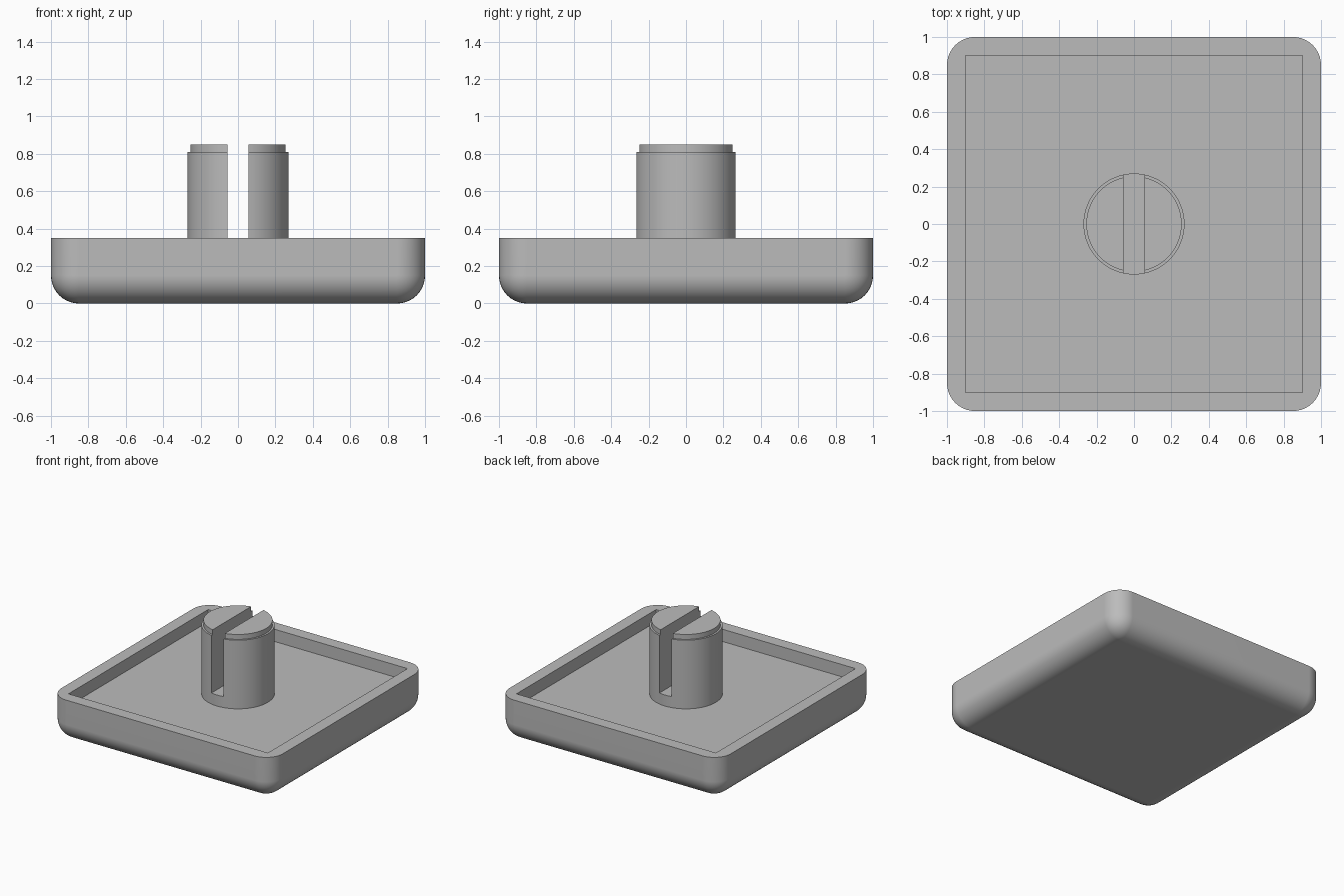
import bpy
import bmesh
from math import cos, sin, radians, tau
from mathutils import Matrix

cube = bpy.data.objects.get("Cube")
if cube:
    bpy.data.objects.remove(cube, do_unlink=True)

grey = bpy.data.materials.new("plain grey")
grey.use_nodes = True
colour = (0.5, 0.5, 0.5, 1)
grey.diffuse_color = colour
grey.node_tree.nodes["Principled BSDF"].inputs["Base Color"].default_value = colour

RIM, FLOOR, SHOULDER, TOP = 0.35, 0.25, 0.81, 0.85


def add_object(name, bm):
    bmesh.ops.recalc_face_normals(bm, faces=bm.faces)
    mesh = bpy.data.meshes.new(name)
    bm.to_mesh(mesh)
    bm.free()
    mesh.materials.append(grey)
    obj = bpy.data.objects.new(name, mesh)
    bpy.context.collection.objects.link(obj)
    return obj


def box(size_x, size_y, z0, z1):
    bm = bmesh.new()
    place = Matrix.Translation((0, 0, (z0 + z1) / 2)) @ Matrix.Diagonal((size_x, size_y, z1 - z0, 1))
    bmesh.ops.create_cube(bm, size=1, matrix=place)
    return bm


def activate(obj):
    bpy.ops.object.select_all(action="DESELECT")
    obj.select_set(True)
    bpy.context.view_layer.objects.active = obj


def cut(obj, cutter_bm):
    """Subtract a helper solid, then drop the helper."""
    cutter = add_object("cutter", cutter_bm)
    cutter.hide_render = True
    mod = obj.modifiers.new("cut", "BOOLEAN")
    mod.operation = "DIFFERENCE"
    mod.solver = "EXACT"
    mod.object = cutter
    activate(obj)
    bpy.ops.object.modifier_apply(modifier=mod.name)
    bpy.data.objects.remove(cutter, do_unlink=True)


def finish(obj):
    activate(obj)
    bpy.ops.object.shade_smooth_by_angle(angle=radians(30))
    mod = obj.modifiers.new("even shading", "WEIGHTED_NORMAL")
    mod.keep_sharp = True


# Tray: block with rounded sides and underside, sharp rim
bm = box(2, 2, 0, RIM)
rounded = [e for e in bm.edges if not all(v.co.z > RIM / 2 for v in e.verts)]
bmesh.ops.bevel(bm, geom=rounded, offset=0.15, offset_type="OFFSET",
                segments=10, profile=0.5, affect="EDGES")
tray = add_object("tray", bm)
cut(tray, box(1.8, 1.8, FLOOR, 1))
finish(tray)

# Post: stepped round stem, sunk slightly into the tray floor
bm = bmesh.new()
SIDES = 64
profile = [(0.27, FLOOR - 0.03), (0.27, SHOULDER), (0.255, SHOULDER), (0.255, TOP)]
rings = [[bm.verts.new((r * cos(tau * i / SIDES), r * sin(tau * i / SIDES), z))
          for i in range(SIDES)] for r, z in profile]
for low, high in zip(rings, rings[1:]):
    for i in range(SIDES):
        j = (i + 1) % SIDES
        bm.faces.new((low[i], low[j], high[j], high[i]))
bm.faces.new(rings[0])
bm.faces.new(rings[-1])
post = add_object("slotted_post", bm)

# Slot running front to back through the post
cut(post, box(0.11, 1, 0.34, 1))
finish(post)
